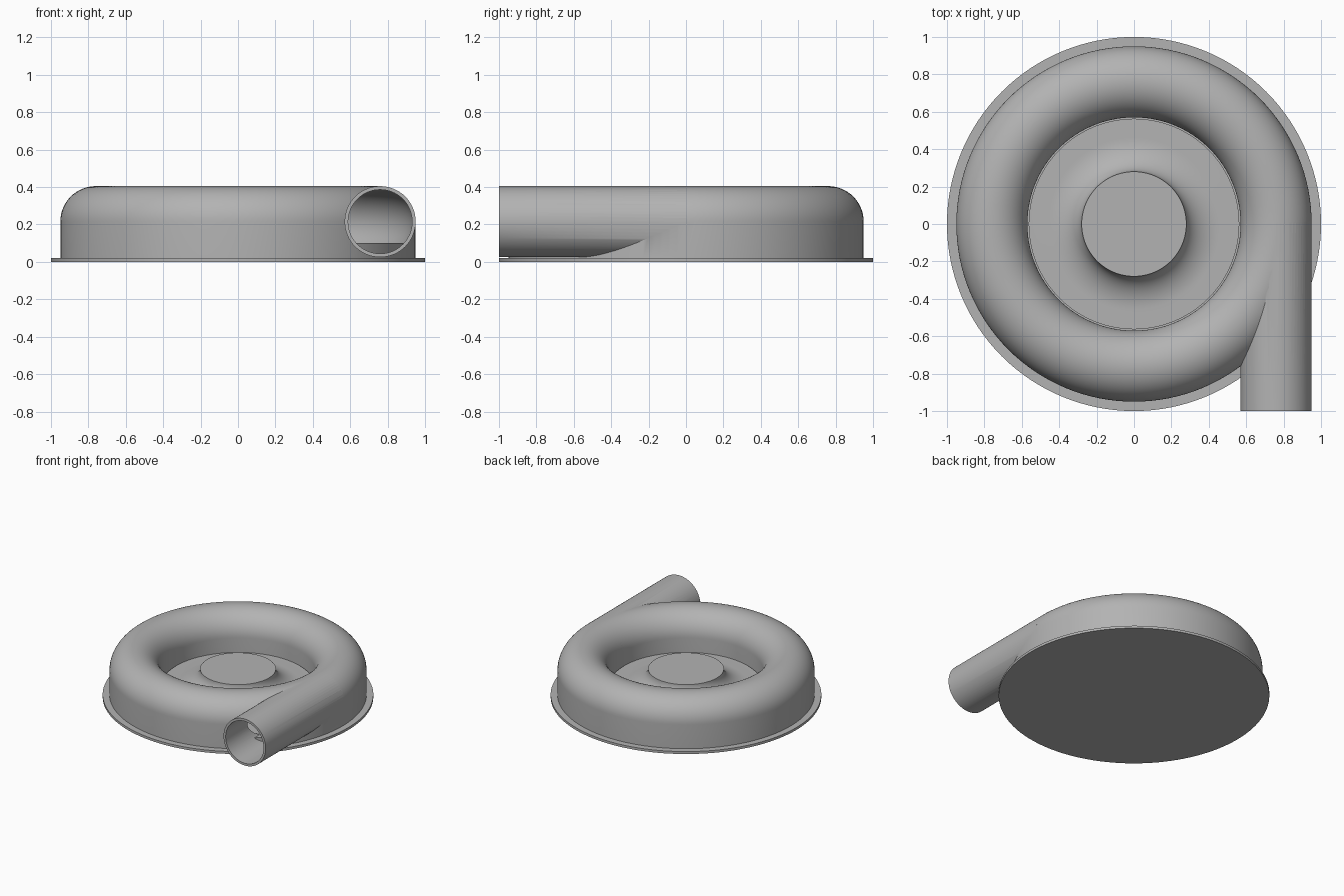
import bpy, bmesh
from math import pi, sin, cos, radians
from mathutils import Matrix

cube = bpy.data.objects.get("Cube")
if cube:
    bpy.data.objects.remove(cube, do_unlink=True)

# One plain colour
grey = bpy.data.materials.new("light_grey")
grey.use_nodes = True
colour = (0.45, 0.45, 0.45, 1)
grey.diffuse_color = colour
grey.node_tree.nodes["Principled BSDF"].inputs["Base Color"].default_value = colour

RING, TUBE, BORE, MID = 0.76, 0.19, 0.172, 0.215   # volute dimensions
BASE, FLOOR, HUB_TOP = 0.02, 0.10, 0.23            # heights
STEPS = 128


def finish(name, bm):
    bmesh.ops.remove_doubles(bm, verts=bm.verts, dist=1e-5)
    bmesh.ops.recalc_face_normals(bm, faces=bm.faces)
    mesh = bpy.data.meshes.new(name)
    bm.to_mesh(mesh)
    bm.free()
    mesh.materials.append(grey)
    obj = bpy.data.objects.new(name, mesh)
    bpy.context.collection.objects.link(obj)
    return obj


def lathe(name, profile, closed=False):
    """Turn a list of (radius, height) points about the z axis."""
    bm = bmesh.new()
    verts = [bm.verts.new((r, 0, z)) for r, z in profile]
    pairs = list(zip(verts, verts[1:]))
    if closed:
        pairs.append((verts[-1], verts[0]))
    edges = [bm.edges.new(p) for p in pairs]
    bmesh.ops.spin(bm, geom=verts + edges, cent=(0, 0, 0), axis=(0, 0, 1),
                   angle=2 * pi, steps=STEPS, use_merge=False)
    return finish(name, bm)


def tube_y(name, radius, y0, y1):
    """Solid cylinder along y on the outlet axis."""
    bm = bmesh.new()
    place = Matrix.Translation((RING, (y0 + y1) / 2, MID)) @ Matrix.Rotation(pi / 2, 4, 'X')
    bmesh.ops.create_cone(bm, cap_ends=True, segments=64, radius1=radius,
                          radius2=radius, depth=y1 - y0, matrix=place)
    return finish(name, bm)


def arc(cx, cz, rx, rz, start, end, count):
    angles = [radians(start + (end - start) * i / count) for i in range(count + 1)]
    return [(cx + rx * cos(a), cz + rz * sin(a)) for a in angles]


def combine(obj, other, operation):
    mod = obj.modifiers.new(operation, 'BOOLEAN')
    mod.operation, mod.object, mod.solver = operation, other, 'EXACT'
    select(obj)
    bpy.ops.object.modifier_apply(modifier=mod.name)
    bpy.data.objects.remove(other, do_unlink=True)


def select(obj):
    bpy.ops.object.select_all(action='DESELECT')
    obj.select_set(True)
    bpy.context.view_layer.objects.active = obj


# Base flange
flange = lathe("base_flange", [(0, 0), (1, 0), (1, BASE), (0, BASE)])

# Floor with a narrow running gap and a flared hub
flare = arc(0.46, HUB_TOP, 0.18, HUB_TOP - FLOOR, 270, 180, 16)
floor = lathe("floor_and_hub", [(0, BASE), (0.94, BASE), (0.94, FLOOR), (0.57, FLOOR),
                                (0.57, 0.08), (0.563, 0.08), (0.563, FLOOR)]
              + flare + [(0, HUB_TOP)])

# Volute casing: rounded ring joined to the tangent outlet pipe, then hollowed
casing = lathe("volute_casing",
               [(RING - TUBE, BASE), (RING + TUBE, BASE)]
               + arc(RING, MID, TUBE, TUBE, 0, 180, 32), closed=True)
combine(casing, tube_y("outlet_pipe", TUBE, -1, 0.01), 'UNION')
ring_bore = arc(RING, MID, BORE, BORE, 0, 360, 48)[:-1]
combine(casing, lathe("ring_bore", ring_bore, closed=True), 'DIFFERENCE')
combine(casing, tube_y("pipe_bore", BORE - 0.001, -1.1, 0.01), 'DIFFERENCE')

for part in (flange, floor, casing):
    select(part)
    bpy.ops.object.shade_smooth_by_angle(angle=radians(30))
